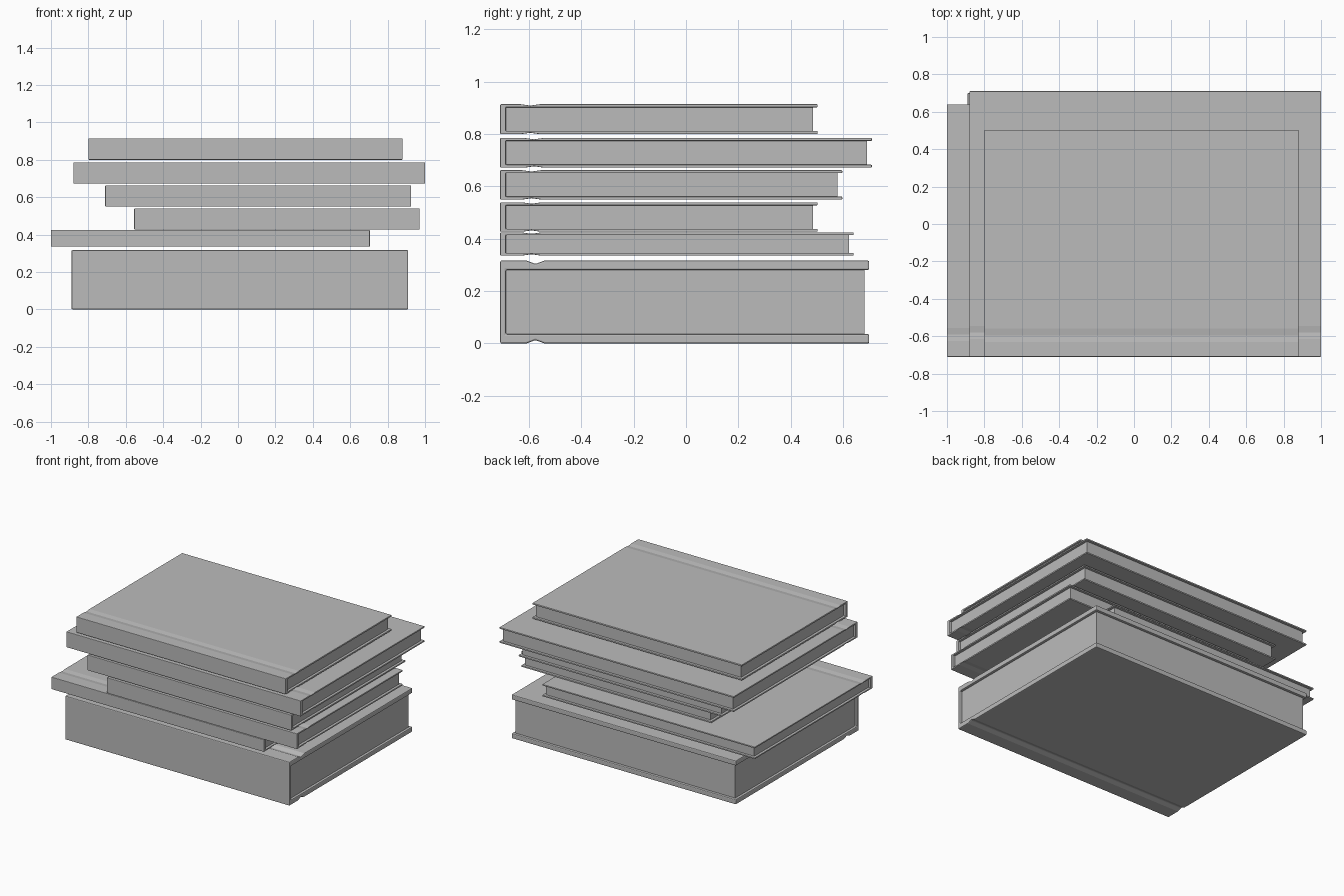
import bpy
import bmesh

cube = bpy.data.objects.get("Cube")
if cube:
    bpy.data.objects.remove(cube, do_unlink=True)

grey = bpy.data.materials.new("plain grey")
grey.use_nodes = True
grey.diffuse_color = (0.5, 0.5, 0.5, 1)
grey.node_tree.nodes["Principled BSDF"].inputs["Base Color"].default_value = (0.5, 0.5, 0.5, 1)

SPINE_Y = -0.71


def extrude_profile(name, points, x0, x1, bevel=0):
    """Extrude a (y, z) outline along x from x0 to x1."""
    bm = bmesh.new()
    face = bm.faces.new([bm.verts.new((x0, y, z)) for y, z in points])
    new = bmesh.ops.extrude_face_region(bm, geom=[face])["geom"]
    verts = [v for v in new if isinstance(v, bmesh.types.BMVert)]
    bmesh.ops.translate(bm, verts=verts, vec=(x1 - x0, 0, 0))
    bmesh.ops.recalc_face_normals(bm, faces=bm.faces)
    mesh = bpy.data.meshes.new(name)
    bm.to_mesh(mesh)
    bm.free()
    mesh.materials.append(grey)
    obj = bpy.data.objects.new(name, mesh)
    bpy.context.collection.objects.link(obj)
    if bevel:
        mod = obj.modifiers.new("soft edges", "BEVEL")
        mod.width = bevel
        mod.segments = 2
        mod.limit_method = "ANGLE"
    return obj


def make_book(name, x0, x1, z0, z1, y1, board, groove, groove_y):
    spine_in = SPINE_Y + 0.022
    half = 0.035
    # Bound cover: a C-shaped outline with a hinge groove on both boards
    outline = [
        (SPINE_Y, z0), (groove_y - half, z0), (groove_y, z0 + groove), (groove_y + half, z0),
        (y1, z0), (y1, z0 + board), (spine_in, z0 + board),
        (spine_in, z1 - board), (y1, z1 - board), (y1, z1),
        (groove_y + half, z1), (groove_y, z1 - groove), (groove_y - half, z1), (SPINE_Y, z1),
    ]
    extrude_profile(name + "_cover", outline, x0, x1, min(0.006, board * 0.25))
    # Page block, set in from the cover on three sides
    inset = 0.018
    low, high = z0 + board - 0.001, z1 - board + 0.001
    block = [(spine_in - 0.001, low), (y1 - inset, low), (y1 - inset, high), (spine_in - 0.001, high)]
    extrude_profile(name + "_pages", block, x0 + inset, x1 - inset)


# name, left end, right end, bottom, top, fore edge, board, groove depth, groove place
BOOKS = [
    ("thick_bottom_book", -0.89, 0.91, 0.0, 0.317, 0.70, 0.036, 0.013, -0.575),
    ("second_book", -1.0, 0.705, 0.336, 0.424, 0.64, 0.010, 0.005, -0.59),
    ("third_book", -0.555, 0.97, 0.427, 0.539, 0.503, 0.011, 0.005, -0.59),
    ("fourth_book", -0.71, 0.925, 0.55, 0.662, 0.597, 0.011, 0.005, -0.59),
    ("fifth_book", -0.88, 1.0, 0.672, 0.785, 0.71, 0.011, 0.005, -0.58),
    ("top_book", -0.80, 0.88, 0.80, 0.914, 0.503, 0.012, 0.005, -0.595),
]
for book in BOOKS:
    make_book(*book)
